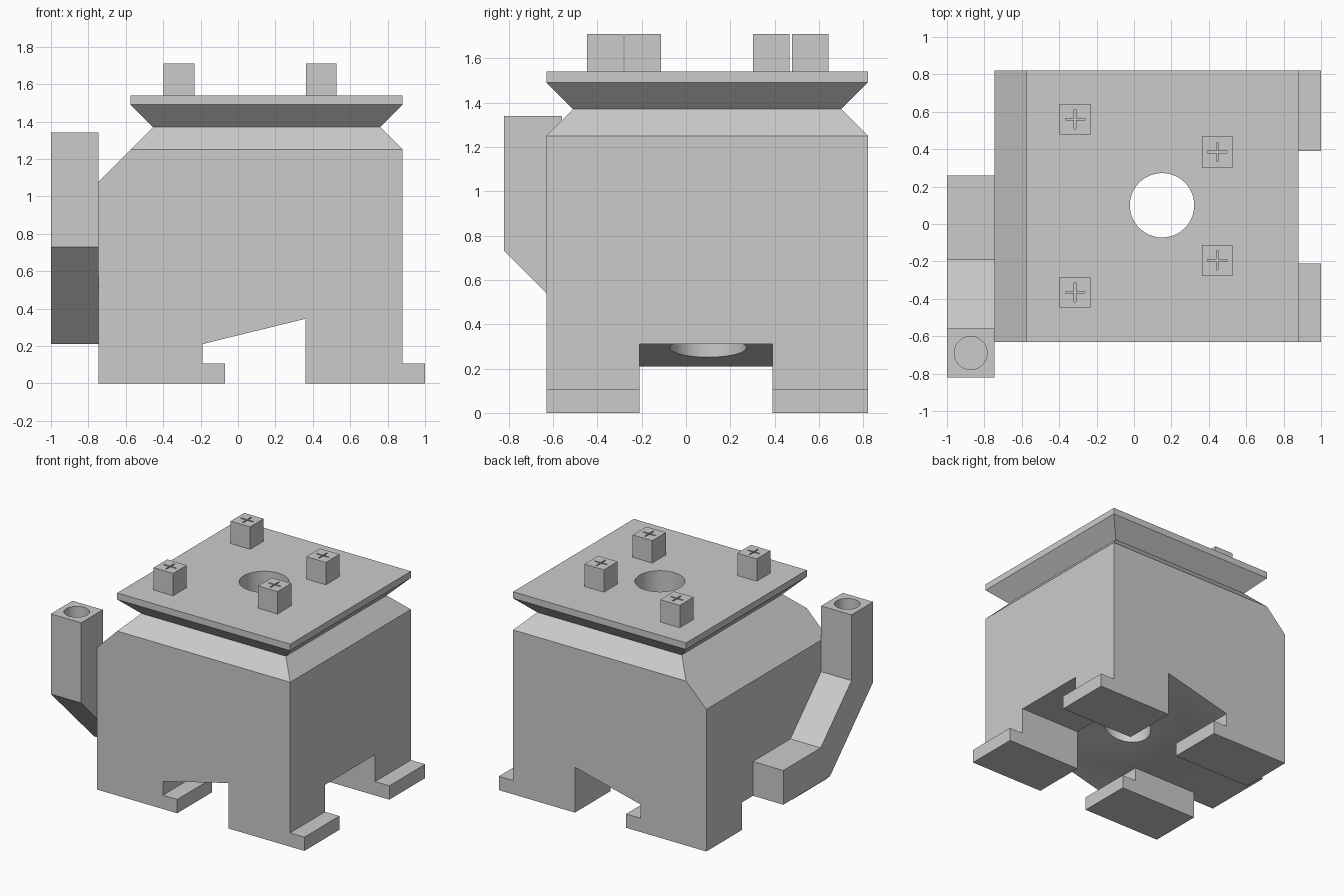
import bpy
import bmesh
from math import radians

default = bpy.data.objects.get("Cube")
if default:
    bpy.data.objects.remove(default, do_unlink=True)

grey = bpy.data.materials.new("plain grey")
grey.use_nodes = True
grey.diffuse_color = (0.6, 0.6, 0.6, 1)
grey.node_tree.nodes["Principled BSDF"].inputs["Base Color"].default_value = (0.6, 0.6, 0.6, 1)


def loft(name, rings):
    """Closed solid through a list of equally long vertex rings."""
    bm = bmesh.new()
    loops = [[bm.verts.new(p) for p in ring] for ring in rings]
    n = len(loops[0])
    for low, high in zip(loops, loops[1:]):
        for i in range(n):
            j = (i + 1) % n
            bm.faces.new((low[i], low[j], high[j], high[i]))
    bm.faces.new(loops[0])
    bm.faces.new(loops[-1])
    bmesh.ops.recalc_face_normals(bm, faces=bm.faces[:])
    mesh = bpy.data.meshes.new(name)
    bm.to_mesh(mesh)
    bm.free()
    mesh.materials.append(grey)
    obj = bpy.data.objects.new(name, mesh)
    bpy.context.collection.objects.link(obj)
    return obj


def rect(x0, x1, y0, y1, z):
    return [(x0, y0, z), (x1, y0, z), (x1, y1, z), (x0, y1, z)]


def box(name, x0, x1, y0, y1, z0, z1):
    return loft(name, [rect(x0, x1, y0, y1, z) for z in (z0, z1)])


def cylinder(x, y, radius, z0, z1):
    bpy.ops.mesh.primitive_cylinder_add(
        vertices=64, radius=radius, depth=z1 - z0, location=(x, y, (z0 + z1) / 2))
    bpy.context.object.data.materials.append(grey)
    return bpy.context.object


def cut(obj, *cutters):
    for cutter in cutters:
        cutter.hide_render = True
        mod = obj.modifiers.new("cut", "BOOLEAN")
        mod.operation = "DIFFERENCE"
        mod.solver = "EXACT"
        mod.object = cutter
        bpy.context.view_layer.objects.active = obj
        bpy.ops.object.modifier_apply(modifier=mod.name)
        bpy.data.objects.remove(cutter, do_unlink=True)


def smooth(obj):
    bpy.ops.object.select_all(action="DESELECT")
    obj.select_set(True)
    bpy.context.view_layer.objects.active = obj
    bpy.ops.object.shade_smooth_by_angle(angle=radians(25))


# Body with chamfered shoulders, pinched neck and flared top plate
body = loft("body", [
    rect(-0.745, 0.88, -0.63, 0.82, 0),
    rect(-0.745, 0.88, -0.63, 0.82, 1.08),
    rect(-0.575, 0.88, -0.63, 0.82, 1.25),
    rect(-0.455, 0.76, -0.51, 0.70, 1.37),
    rect(-0.575, 0.88, -0.63, 0.82, 1.49),
    rect(-0.575, 0.88, -0.63, 0.82, 1.54),
])

# Crossing slots that leave four legs, the front-to-back one with a sloped roof
slot_profile = [(-0.19, -0.5), (0.36, -0.5), (0.36, 0.345), (-0.19, 0.21)]
cut(body,
    loft("slot", [[(x, y, z) for x, z in slot_profile] for y in (-1, 1)]),
    box("slot_left", 0.3, 1.5, -0.21, 0.39, -0.5, 0.31),
    box("slot_right", -1.5, -0.1, -0.21, 0.39, -0.5, 0.21),
    cylinder(0.15, 0.10, 0.172, -0.5, 2))
smooth(body)

# Feet reaching out from each leg towards +x
for end, y0, y1 in (("front", -0.63, -0.21), ("back", 0.39, 0.82)):
    box(end + "_left_foot", 0.88, 1.0, y0, y1, 0, 0.105)
    box(end + "_right_foot", -0.19, -0.07, y0, y1, 0, 0.105)

# Studs with a thin engraved cross
for i, (x, y) in enumerate([(-0.315, 0.56), (0.445, 0.385), (0.445, -0.195), (-0.315, -0.365)]):
    r, arm, w = 0.082, 0.052, 0.005
    stud = box(f"stud_{i + 1}", x - r, x + r, y - r, y + r, 1.54, 1.71)
    cut(stud,
        box("groove_a", x - arm, x + arm, y - w, y + w, 1.69, 1.8),
        box("groove_b", x - w, x + w, y - arm, y + arm, 1.69, 1.8))

# Bent side pipe, bored from the top
pipe_profile = [(0.26, 0.21), (0.26, 0.47), (-0.19, 0.47), (-0.56, 0.84),
                (-0.56, 1.34), (-0.82, 1.34), (-0.82, 0.73), (-0.30, 0.21)]
pipe = loft("side_pipe", [[(x, y, z) for y, z in pipe_profile] for x in (-1.0, -0.745)])
cut(pipe, cylinder(-0.873, -0.69, 0.088, 0.9, 1.6))
smooth(pipe)
